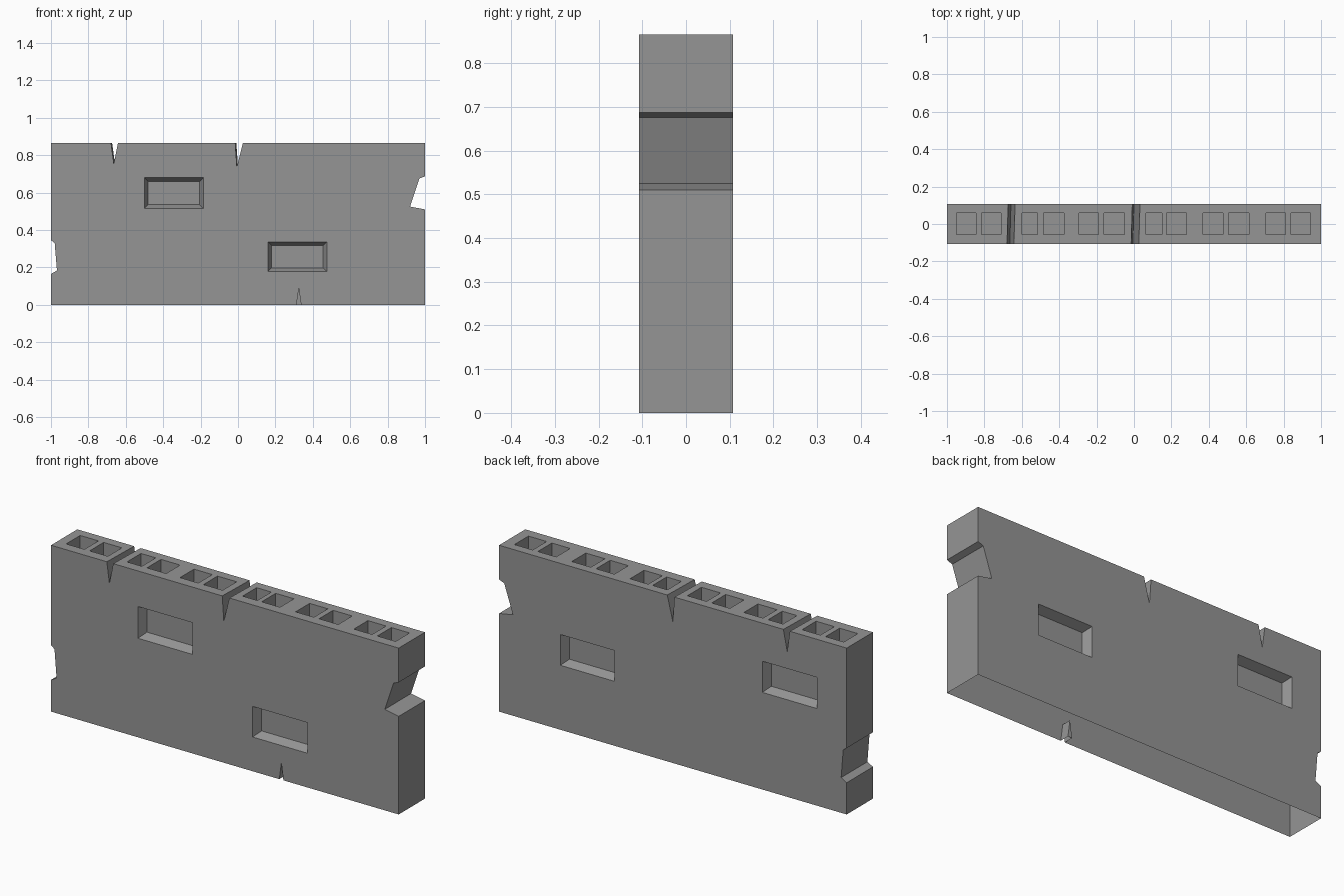
import bpy, bmesh

if "Cube" in bpy.data.objects:
    bpy.data.objects.remove(bpy.data.objects["Cube"])

W, D, H = 1.0, 0.108, 0.865      # half width, half depth, height
OUT = 0.03                       # cutter overshoot


def loft(bm, rings):
    """Closed solid between two matching rings of points."""
    a, b = [[bm.verts.new(p) for p in ring] for ring in rings]
    n = len(a)
    bm.faces.new(a)
    bm.faces.new(b[::-1])
    for i in range(n):
        j = (i + 1) % n
        bm.faces.new((a[j], a[i], b[i], b[j]))


def box(bm, x0, x1, y0, y1, z0, z1):
    loft(bm, [[(x0, y0, z), (x1, y0, z), (x1, y1, z), (x0, y1, z)] for z in (z0, z1)])


def through_cut(bm, outline, twist=0.0):
    """Notch running from front to back, shifted sideways at the back."""
    loft(bm, [[(x + s, y, z) for x, z in outline]
              for y, s in ((-D - OUT, 0), (D + OUT, twist))])


def recess(bm, side, x0, x1, z0, z1, depth=0.045, taper=0.02):
    """Rectangular hollow with sloping sides in the front (-1) or back (1)."""
    rings = []
    for d, t in ((-OUT, -taper * OUT / depth), (depth, taper)):
        y = side * (D - d)
        rings.append([(x0 + t, y, z0 + t), (x1 - t, y, z0 + t),
                      (x1 - t, y, z1 - t), (x0 + t, y, z1 - t)])
    loft(bm, rings)


def finish(bm, name):
    bmesh.ops.recalc_face_normals(bm, faces=bm.faces)
    mesh = bpy.data.meshes.new(name)
    bm.to_mesh(mesh)
    bm.free()
    obj = bpy.data.objects.new(name, mesh)
    bpy.context.collection.objects.link(obj)
    return obj


# Plain slab
bm = bmesh.new()
box(bm, -W, W, -D, D, 0, H)
wall = finish(bm, "wall_block")

cut = bmesh.new()

# Square sockets along the top
sockets = [(-0.95, -0.845), (-0.815, -0.71), (-0.6, -0.515), (-0.485, -0.375),
           (-0.295, -0.19), (-0.16, -0.05), (0.065, 0.15), (0.175, 0.28),
           (0.37, 0.475), (0.505, 0.615), (0.705, 0.81), (0.84, 0.945)]
for x0, x1 in sockets:
    box(cut, x0, x1, -0.055, 0.06, H - 0.12, H + OUT)

# Cracks in the top edge
for left, right, tip, low, twist in ((-0.68, -0.643, -0.665, 0.755, 0.008),
                                     (-0.016, 0.025, -0.007, 0.735, 0.008)):
    through_cut(cut, [(left, H), (tip, low), (right, H),
                      (right, H + OUT), (left, H + OUT)], twist)

# Broken chunks at both ends
through_cut(cut, [(W, 0.51), (0.92, 0.525), (0.97, 0.675), (W, 0.687),
                  (W + OUT, 0.687), (W + OUT, 0.51)])
through_cut(cut, [(-W, 0.165), (-0.968, 0.183), (-0.98, 0.33), (-W, 0.345),
                  (-W - OUT, 0.345), (-W - OUT, 0.165)])

# Missing bricks
recess(cut, -1, -0.5, -0.185, 0.515, 0.68)
recess(cut, -1, 0.16, 0.475, 0.178, 0.337)
recess(cut, 1, 0.335, 0.647, 0.335, 0.495)
recess(cut, 1, -0.83, -0.515, 0.505, 0.667)

# Small chip in the lower front edge
loft(cut, [[(0.313, y, -OUT), (0.337, y, -OUT), (0.337, y, 0), (0.325, y, 0.088),
            (0.313, y, 0)] for y in (-D - OUT, -D + 0.05)])

cutter = finish(cut, "wall_cutter")
cutter.hide_render = True

mod = wall.modifiers.new("cuts", "BOOLEAN")
mod.operation = "DIFFERENCE"
mod.solver = "EXACT"
mod.object = cutter
result = bpy.data.meshes.new_from_object(
    wall.evaluated_get(bpy.context.evaluated_depsgraph_get()))
wall.modifiers.clear()
wall.data = result
bpy.data.objects.remove(cutter)

# Open underside
bm = bmesh.new()
bm.from_mesh(wall.data)
under = [f for f in bm.faces if f.normal.z < -0.99 and f.calc_center_median().z < 0.01]
bmesh.ops.delete(bm, geom=under, context="FACES")
bm.to_mesh(wall.data)
bm.free()

# Stone colour
stone = bpy.data.materials.new("grey_stone")
stone.use_nodes = True
colour = (0.3, 0.3, 0.3, 1)
stone.diffuse_color = colour
stone.node_tree.nodes["Principled BSDF"].inputs["Base Color"].default_value = colour
wall.data.materials.clear()
wall.data.materials.append(stone)
